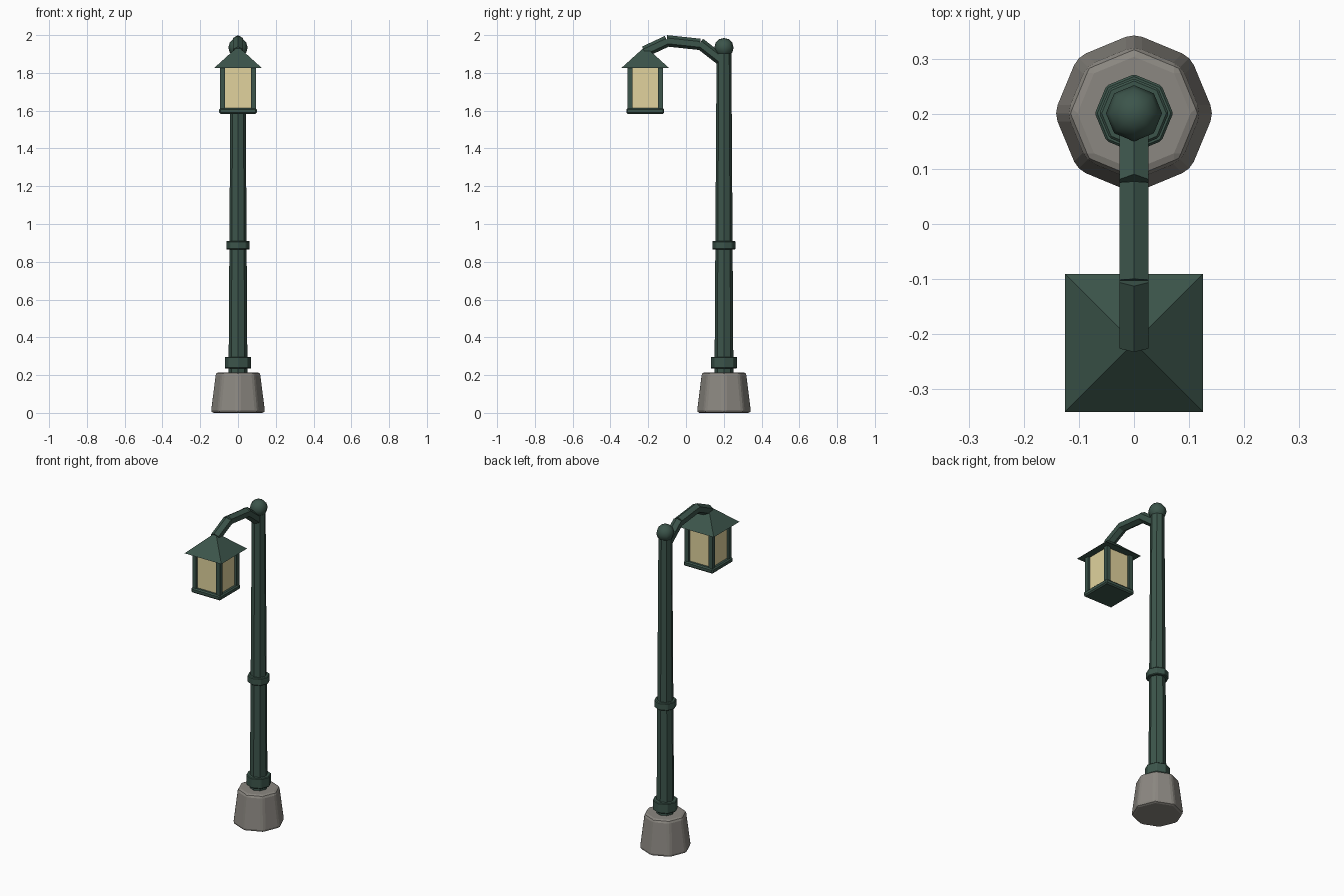
import bpy, math
from mathutils import Vector

if "Cube" in bpy.data.objects:
    bpy.data.objects.remove(bpy.data.objects["Cube"])


def material(name, rgb):
    m = bpy.data.materials.new(name)
    m.diffuse_color = (*rgb, 1)
    m.use_nodes = True
    m.node_tree.nodes["Principled BSDF"].inputs["Base Color"].default_value = m.diffuse_color
    return m


GREEN = material("green_paint", (0.045, 0.09, 0.07))
STONE = material("stone", (0.26, 0.245, 0.22))
GLASS = material("warm_glass", (0.75, 0.65, 0.34))


def finish(name, mat, bevel=0, segments=1):
    ob = bpy.context.object
    ob.name = name
    ob.data.materials.append(mat)
    if bevel:
        mod = ob.modifiers.new("bevel", 'BEVEL')
        mod.width, mod.segments = bevel, segments
    return ob


def prism(name, mat, xy, z0, z1, r0, r1, sides=8, turn=0, **kw):
    bpy.ops.mesh.primitive_cone_add(
        vertices=sides, radius1=r0, radius2=r1, depth=z1 - z0,
        location=(*xy, (z0 + z1) / 2), rotation=(0, 0, turn))
    return finish(name, mat, **kw)


def box(name, mat, center, size, **kw):
    bpy.ops.mesh.primitive_cube_add(size=1, location=center)
    bpy.context.object.scale = size
    bpy.ops.object.transform_apply(location=False, rotation=False, scale=True)
    return finish(name, mat, **kw)


def rod(name, mat, a, b, r):
    # six-sided rod in the x = 0 plane with a ridge on top
    a, b = Vector((0, *a)), Vector((0, *b))
    d = b - a
    bpy.ops.mesh.primitive_cylinder_add(
        vertices=6, radius=r, depth=d.length, location=(a + b) / 2,
        rotation=(-math.atan2(d.y, d.z), 0, 0))
    return finish(name, mat)


# stone foot, post and collars
POST = (0, 0.201)
prism("stone_base", STONE, POST, 0, 0.215, 0.147, 0.12, bevel=0.016, segments=2)
prism("post", GREEN, POST, 0.2, 1.93, 0.05, 0.039)
prism("lower_collar", GREEN, POST, 0.235, 0.297, 0.071, 0.071, bevel=0.004)
prism("middle_collar", GREEN, POST, 0.865, 0.91, 0.063, 0.063, bevel=0.004)

# ball on top of the post
bpy.ops.mesh.primitive_uv_sphere_add(segments=8, ring_count=6, radius=0.051,
                                     location=(*POST, 1.934))
finish("ball_finial", GREEN)
bpy.ops.object.shade_smooth()

# bent arm made of three straight rods
arm = [((0.185, 1.869), (0.072, 1.957)),
       ((0.074, 1.951), (-0.103, 1.970)),
       ((-0.1, 1.968), (-0.22, 1.912))]
for i, (a, b) in enumerate(arm):
    rod(f"arm_segment_{i + 1}", GREEN, a, b, 0.03)

# lantern: floor, glass, corner bars, pyramid roof
LY = -0.216
box("lantern_floor", GREEN, (0, LY, 1.598), (0.2, 0.2, 0.03), bevel=0.007)
box("lantern_glass", GLASS, (0, LY, 1.72), (0.16, 0.16, 0.225))
for sx in (-1, 1):
    for sy in (-1, 1):
        box("lantern_corner_bar", GREEN, (sx * 0.081, LY + sy * 0.081, 1.72),
            (0.026, 0.026, 0.225))
prism("lantern_roof", GREEN, (0, LY), 1.827, 1.935, 0.125 * math.sqrt(2), 0.008,
      sides=4, turn=math.pi / 4)
